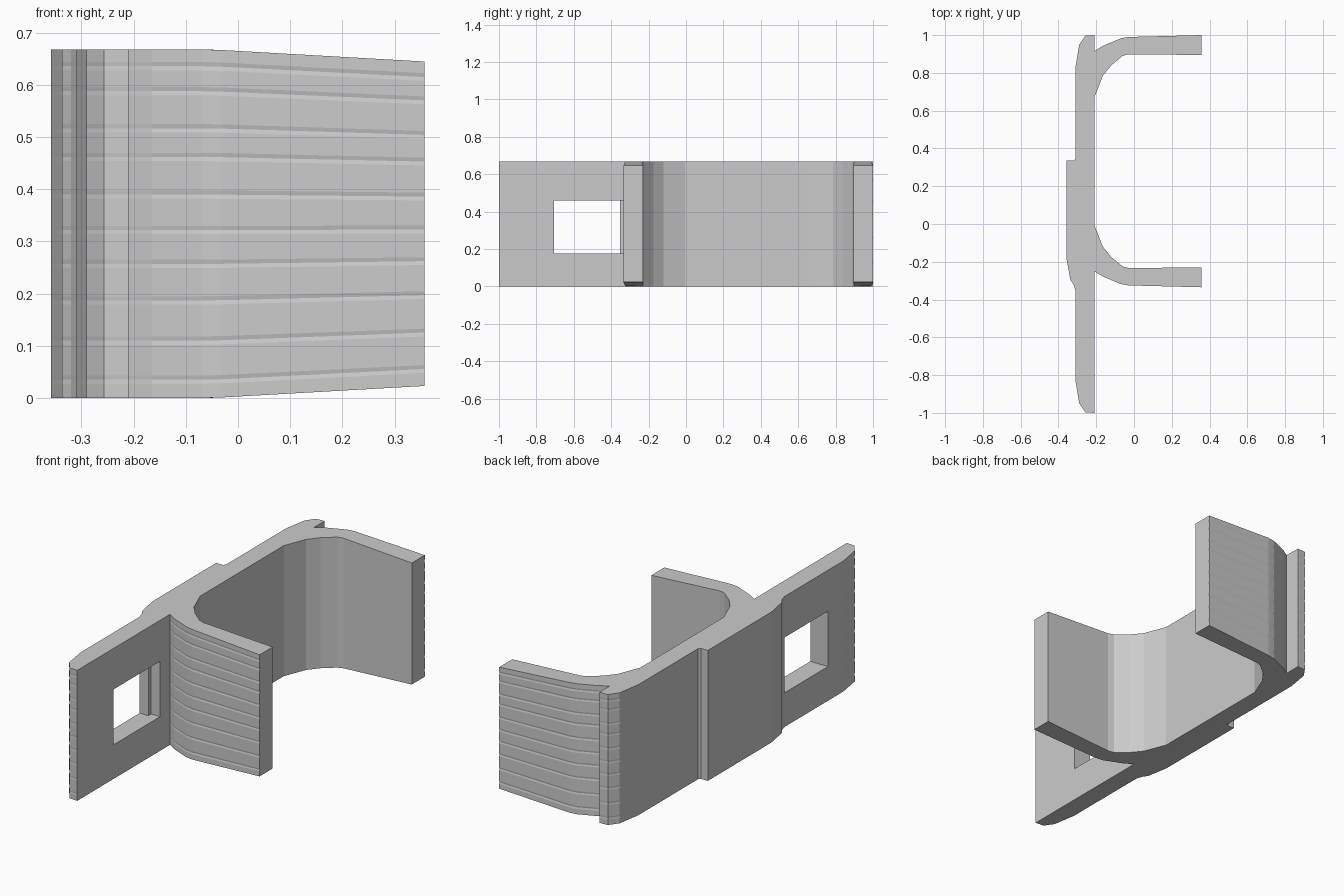
import bpy, bmesh

if "Cube" in bpy.data.objects:
    bpy.data.objects.remove(bpy.data.objects["Cube"])

H = 0.668          # clip height
RIBS = [0.035, 0.11, 0.187, 0.257, 0.322, 0.39, 0.462, 0.517, 0.588, 0.636]
RIB_DEPTH, RIB_HALF = 0.0018, 0.008


def loft(name, profile, z0=0.0, z1=H, ribbed=(), out=0, taper=False):
    """Extrude an XY profile in z; points listed in `ribbed` dip inward at each rib."""
    levels = [(z0, 0.0)]
    if ribbed:
        for z in RIBS:
            levels += [(z - RIB_HALF, 0.0), (z, RIB_DEPTH), (z + RIB_HALF, 0.0)]
    levels.append((z1, 0.0))

    # keep every profile counter-clockwise so faces point outward
    n = len(profile)
    area = sum(profile[i - 1][0] * profile[i][1] - profile[i][0] * profile[i - 1][1]
               for i in range(n))
    order = list(range(n)) if area > 0 else list(reversed(range(n)))

    bm = bmesh.new()
    rings = []
    for z, depth in levels:
        ring = []
        for i in order:
            x, y = profile[i]
            # arms narrow in height toward their tips
            s = 1 - 0.069 * max(0.0, (x + 0.05) / 0.407) if taper else 1
            side = out if out else (1 if y > 0 else -1)
            yy = y - side * depth if i in ribbed else y
            ring.append(bm.verts.new((x, yy, H / 2 + (z - H / 2) * s)))
        rings.append(ring)
    for a, b in zip(rings, rings[1:]):
        for i in range(n):
            j = (i + 1) % n
            bm.faces.new((a[i], a[j], b[j], b[i]))
    caps = [bm.faces.new(rings[0][::-1]), bm.faces.new(rings[-1])]
    bm.normal_update()
    # split the concave / slightly bent caps cleanly
    bmesh.ops.triangulate(bm, faces=caps)
    mesh = bpy.data.meshes.new(name)
    bm.to_mesh(mesh)
    bm.free()
    obj = bpy.data.objects.new(name, mesh)
    bpy.context.collection.objects.link(obj)
    return obj


# Long back plate with chamfered ends
half = [(-0.31, 0.83), (-0.29, 0.95), (-0.257, 0.997), (-0.21, 1.0)]
plate_profile = half + [(x, -y) for x, y in reversed(half)]
plate = loft("back_plate", plate_profile, ribbed=(1, 2, 5, 6))

# Rectangular window through the plate, with a stepped inner wall
window = loft("window_cutter",
              [(-0.4, -0.705), (-0.1, -0.705), (-0.1, -0.33), (-0.26, -0.33),
               (-0.26, -0.353), (-0.4, -0.353)], 0.175, 0.458)
window.hide_render = True
cut = plate.modifiers.new("window", 'BOOLEAN')
cut.operation = 'DIFFERENCE'
cut.solver = 'EXACT'
cut.object = window
bpy.context.view_layer.objects.active = plate
bpy.ops.object.modifier_apply(modifier=cut.name)
bpy.data.objects.remove(window)

# Raised pad behind the plate
loft("rear_pad", [(-0.31, 0.345), (-0.32, 0.335), (-0.358, 0.335), (-0.358, -0.18),
                  (-0.337, -0.295), (-0.32, -0.32), (-0.31, -0.353)],
     ribbed=(4, 5))

# Two curved arms, mirrored about the middle of the opening
arm = [(-0.21, 0.915), (-0.165, 0.943), (-0.07, 0.983), (-0.03, 0.99), (0.357, 1.0),
       (0.357, 0.895), (-0.03, 0.898), (-0.06, 0.89), (-0.12, 0.84), (-0.165, 0.785),
       (-0.21, 0.67)]
loft("upper_arm", arm, ribbed=(1, 2, 3, 4), out=1, taper=True)
loft("lower_arm", [(x, 0.665 - y) for x, y in arm], ribbed=(1, 2, 3, 4), out=-1, taper=True)
